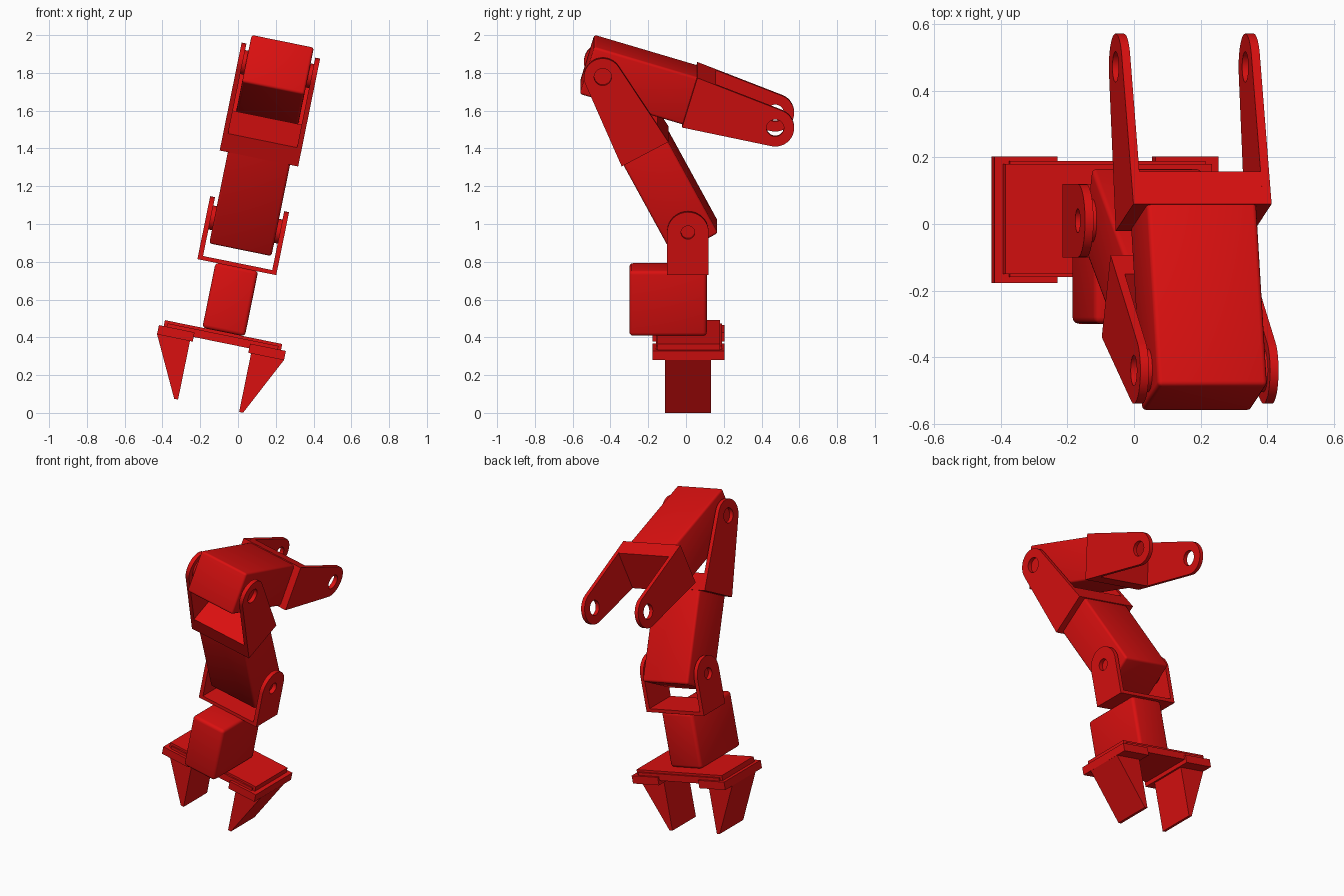
import bpy, bmesh, math
from mathutils import Matrix, Vector

if "Cube" in bpy.data.objects:
    bpy.data.objects.remove(bpy.data.objects["Cube"])

RED = bpy.data.materials.new("red paint")
RED.diffuse_color = (0.7, 0.005, 0.005, 1)
RED.use_nodes = True
RED.node_tree.nodes["Principled BSDF"].inputs["Base Color"].default_value = RED.diffuse_color

# The whole arm leans sideways; every part is built upright about the arm's centre plane
LEAN = Matrix.Rotation(math.radians(11.5), 4, 'Y') @ Matrix.Translation((-0.16, 0, 0))


def finish(bm, name, frame=Matrix(), bevel=0):
    bmesh.ops.recalc_face_normals(bm, faces=bm.faces)
    if bevel:
        bmesh.ops.bevel(bm, geom=bm.edges[:], offset=bevel, segments=3, profile=0.5, affect='EDGES')
    bm.transform(LEAN @ frame)
    me = bpy.data.meshes.new(name)
    bm.to_mesh(me)
    bm.free()
    me.materials.append(RED)
    ob = bpy.data.objects.new(name, me)
    bpy.context.collection.objects.link(ob)
    bpy.context.view_layer.objects.active = ob
    ob.select_set(True)
    bpy.ops.object.shade_smooth_by_angle(angle=math.radians(35))
    ob.select_set(False)
    return ob


def box(name, lo, hi, frame=Matrix(), bevel=0):
    bm = bmesh.new()
    lo, hi = Vector(lo), Vector(hi)
    bmesh.ops.create_cube(bm, size=1)
    for v in bm.verts:
        v.co = Vector(((lo[i] + hi[i]) / 2 + v.co[i] * (hi[i] - lo[i]) for i in range(3)))
    return finish(bm, name, frame, bevel)


def arc(cy, cz, r, a0, a1, n):
    return [(cy + r * math.cos(a0 + (a1 - a0) * i / n), cz + r * math.sin(a0 + (a1 - a0) * i / n))
            for i in range(n + 1)]


def plate(name, loops, x0, x1, frame=Matrix()):
    """Side profile (y, z), with optional holes, extruded from x0 to x1."""
    bm = bmesh.new()
    for pts in loops:
        vs = [bm.verts.new((x0, y, z)) for y, z in pts]
        for i, v in enumerate(vs):
            bm.edges.new((v, vs[(i + 1) % len(vs)]))
    bmesh.ops.triangle_fill(bm, edges=bm.edges[:], use_beauty=True, normal=(1, 0, 0))
    ext = bmesh.ops.extrude_face_region(bm, geom=bm.faces[:])
    moved = [g for g in ext['geom'] if isinstance(g, bmesh.types.BMVert)]
    bmesh.ops.translate(bm, verts=moved, vec=(x1 - x0, 0, 0))
    return finish(bm, name, frame)


def hole(cy, cz, r):
    return arc(cy, cz, r, 0, 2 * math.pi, 32)[:-1]


SIDES = (("left", -1), ("right", 1))

# Gripper: top plate, slide rail, and a mirrored pair of jaws
box("gripper_plate", (-0.317, -0.15, 0.372), (0.317, 0.18, 0.404))
box("gripper_rail", (-0.30, -0.16, 0.347), (0.30, 0.19, 0.39))
for side, s in SIDES:
    box(side + "_jaw_base", (min(s * 0.15, s * 0.343), -0.178, 0.322),
        (max(s * 0.15, s * 0.343), 0.203, 0.372))
    bm = bmesh.new()
    jaw = [(0.165, 0.33), (0.343, 0.323), (0.186, 0.006), (0.165, 0.006)]
    face = bm.faces.new([bm.verts.new((s * x, -0.112, z)) for x, z in jaw])
    ext = bmesh.ops.extrude_face_region(bm, geom=[face])
    bmesh.ops.translate(bm, verts=[g for g in ext['geom'] if isinstance(g, bmesh.types.BMVert)],
                        vec=(0, 0.244, 0))
    finish(bm, side + "_jaw")

# Wrist motor block and its U bracket
box("wrist_block", (-0.115, -0.30, 0.404), (0.115, 0.11, 0.757), bevel=0.02)
box("wrist_bracket_floor", (-0.213, -0.10, 0.755), (0.213, 0.12, 0.777))
ear = [(-0.10, 0.755), (0.12, 0.755)] + arc(0.01, 0.985, 0.11, 0, math.pi, 24)
for side, s in SIDES:
    plate(side + "_bracket_ear", [ear, hole(0.01, 0.985, 0.036)], s * 0.187, s * 0.213)


def link(name, y, z, degrees):
    """Arm link: boxy body at the pivot, tapering fork at the far end."""
    f = Matrix.Translation((0, y, z)) @ Matrix.Rotation(math.radians(degrees), 4, 'X')
    box(name + "_body", (-0.168, -0.134, -0.088), (0.168, 0.134, 0.50), f, 0.014)
    plate(name + "_fork_base", [[(-0.14, 0.48), (0.14, 0.48), (0.131, 0.585), (-0.131, 0.585)]],
          -0.2, 0.2, f)
    tip = 0.953
    prong = [(-0.14, 0.48), (0.14, 0.48)] + arc(0, tip, 0.1, 0.085, math.pi - 0.085, 24)
    for side, s in SIDES:
        plate(name + "_" + side + "_prong", [prong, hole(0, tip, 0.046)], s * 0.186, s * 0.212, f)
        plate(name + "_" + side + "_pivot", [hole(0, 0, 0.065)], s * 0.16, s * 0.187, f)


# Two identical links, the second hinged in the fork of the first
link("lower_link", 0.01, 0.985, 28.2)
link("upper_link", -0.44, 1.825, -106.8)
